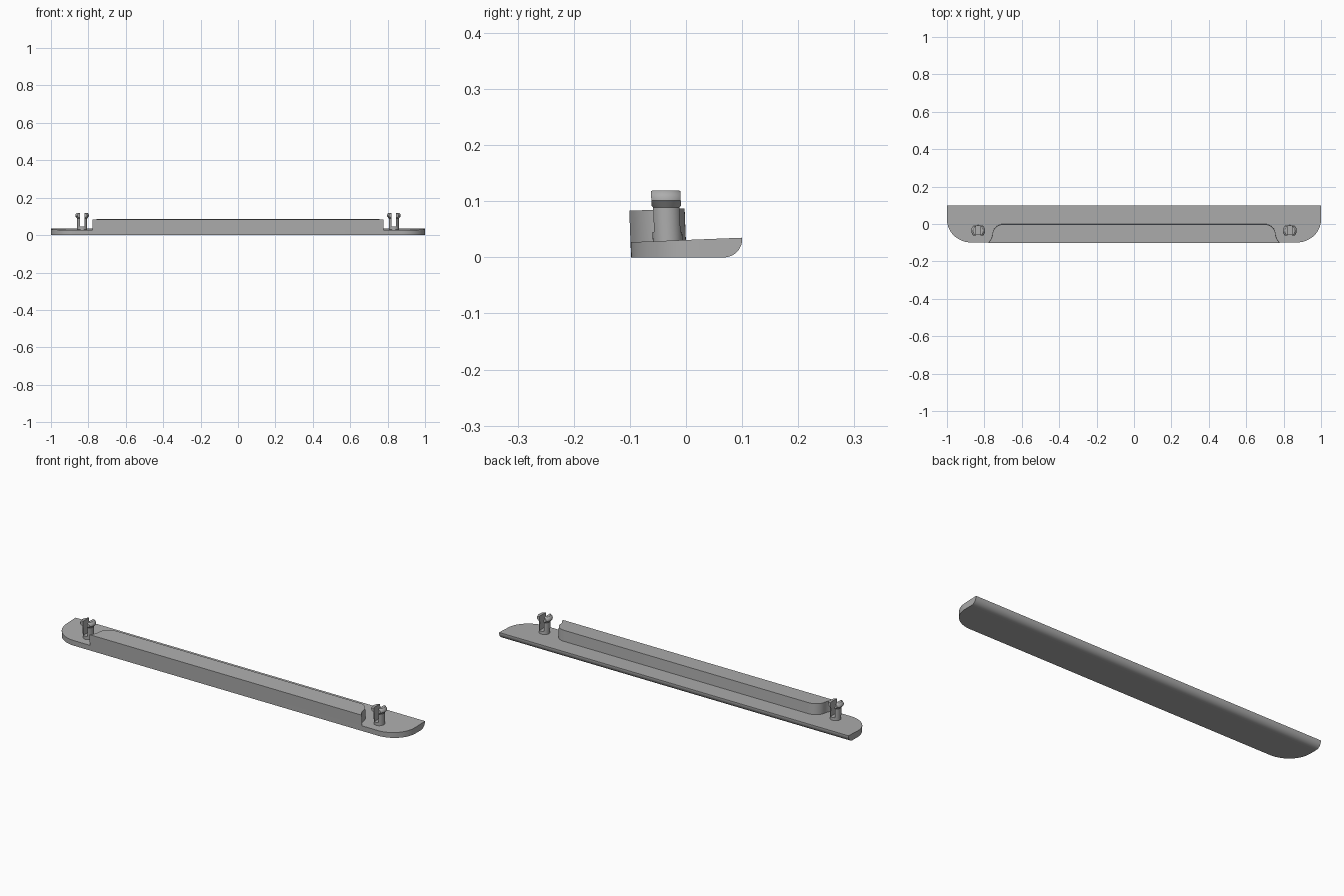
import bpy
import bmesh
import math
from mathutils import Vector

cube = bpy.data.objects.get("Cube")
if cube:
    bpy.data.objects.remove(cube, do_unlink=True)

grey = bpy.data.materials.new("plain_grey")
grey.use_nodes = True
colour = (0.42, 0.42, 0.42, 1)
grey.diffuse_color = colour
grey.node_tree.nodes["Principled BSDF"].inputs["Base Color"].default_value = colour

FRONT, BACK, LEAN = -0.0978, 0.1014, 0.04


def finish(name, bm, angle=30):
    """Lean the part slightly forward, then make a shaded object of it."""
    for v in bm.verts:
        v.co.y -= LEAN * v.co.z
    bmesh.ops.recalc_face_normals(bm, faces=bm.faces)
    mesh = bpy.data.meshes.new(name)
    bm.to_mesh(mesh)
    bm.free()
    mesh.materials.append(grey)
    obj = bpy.data.objects.new(name, mesh)
    bpy.context.collection.objects.link(obj)
    bpy.ops.object.select_all(action='DESELECT')
    obj.select_set(True)
    bpy.context.view_layer.objects.active = obj
    bpy.ops.object.shade_smooth_by_angle(angle=math.radians(angle))
    return obj


def loft(bm, rings):
    """Join equal rings of points and cap both ends."""
    rows = [[bm.verts.new(p) for p in ring] for ring in rings]
    n = len(rows[0])
    for a, b in zip(rows, rows[1:]):
        for i in range(n):
            j = (i + 1) % n
            bm.faces.new((a[i], a[j], b[j], b[i]))
    bm.faces.new(rows[0])
    bm.faces.new(rows[-1])


# Base plate: sections along y, with rounded front corners and a rounded back underside
def plate_section(y):
    t = min(0, (y - 0.025) / (0.025 - FRONT))
    w = 0.87 + 0.13 * math.sqrt(max(0, 1 - t * t))
    r = 0.034
    u = min(1, max(0, (y - BACK + r) / r))
    low = r * (1 - math.sqrt(1 - u * u))
    top = 0.031 + LEAN * y
    return [(-w, y, low), (w, y, low), (w, y, top), (-w, y, top)]


quarter = [math.pi / 2 * i / 14 for i in range(15)]
stations = [0.025 - (0.025 - FRONT) * math.cos(a) for a in quarter]
stations += [BACK - 0.034 + 0.034 * math.sin(a) for a in quarter]
bm = bmesh.new()
loft(bm, [plate_section(y) for y in stations])
finish("base_plate", bm)

# Raised block: rounded back corners and flared front ends
half = [(0.779, FRONT), (0.772, -0.09), (0.764, -0.078), (0.758, -0.062)]
half += [(0.70 + 0.057 * math.cos(a), -0.055 + 0.056 * math.sin(a)) for a in quarter]
outline = half + [(-x, y) for x, y in reversed(half)]
bm = bmesh.new()
loft(bm, [[(x, y, 0.004) for x, y in outline],
          [(x, y, 0.087 + LEAN * y) for x, y in outline]])
finish("raised_block", bm)


# Snap pins: a short round foot carrying two barbed prongs
def lathe(bm, profile, sides=32):
    loft(bm, [[(r * math.cos(2 * math.pi * i / sides),
                r * math.sin(2 * math.pi * i / sides), z) for i in range(sides)]
              for r, z in profile])


def slice_off(bm, point, normal):
    """Cut away the side the normal points to and close the opening."""
    geom = bm.verts[:] + bm.edges[:] + bm.faces[:]
    bmesh.ops.bisect_plane(bm, geom=geom, plane_co=point, plane_no=normal,
                           clear_outer=True)
    rim = [e for e in bm.edges if e.is_boundary]
    bmesh.ops.holes_fill(bm, edges=rim, sides=0)


def place(bm, x):
    bmesh.ops.translate(bm, verts=bm.verts, vec=Vector((x, -0.0315, 0)))


barb = [(0.0265, 0.04), (0.0265, 0.089), (0.030, 0.093), (0.037, 0.101),
        (0.037, 0.108), (0.033, 0.115), (0.027, 0.119)]
for side, label in ((1, "left"), (-1, "right")):
    bm = bmesh.new()
    lathe(bm, [(0.0265, 0.022), (0.0265, 0.045)])
    place(bm, side * 0.833)
    finish(label + "_pin_foot", bm)
    for way, prong in ((1, "left"), (-1, "right")):
        bm = bmesh.new()
        lathe(bm, barb)
        slice_off(bm, (way * 0.012, 0, 0), (-way, 0, 0))
        for s in (1, -1):
            slice_off(bm, (0, s * 0.0262, 0), (0, s, 0))
        place(bm, side * 0.833)
        finish(f"{label}_pin_{prong}_prong", bm)
